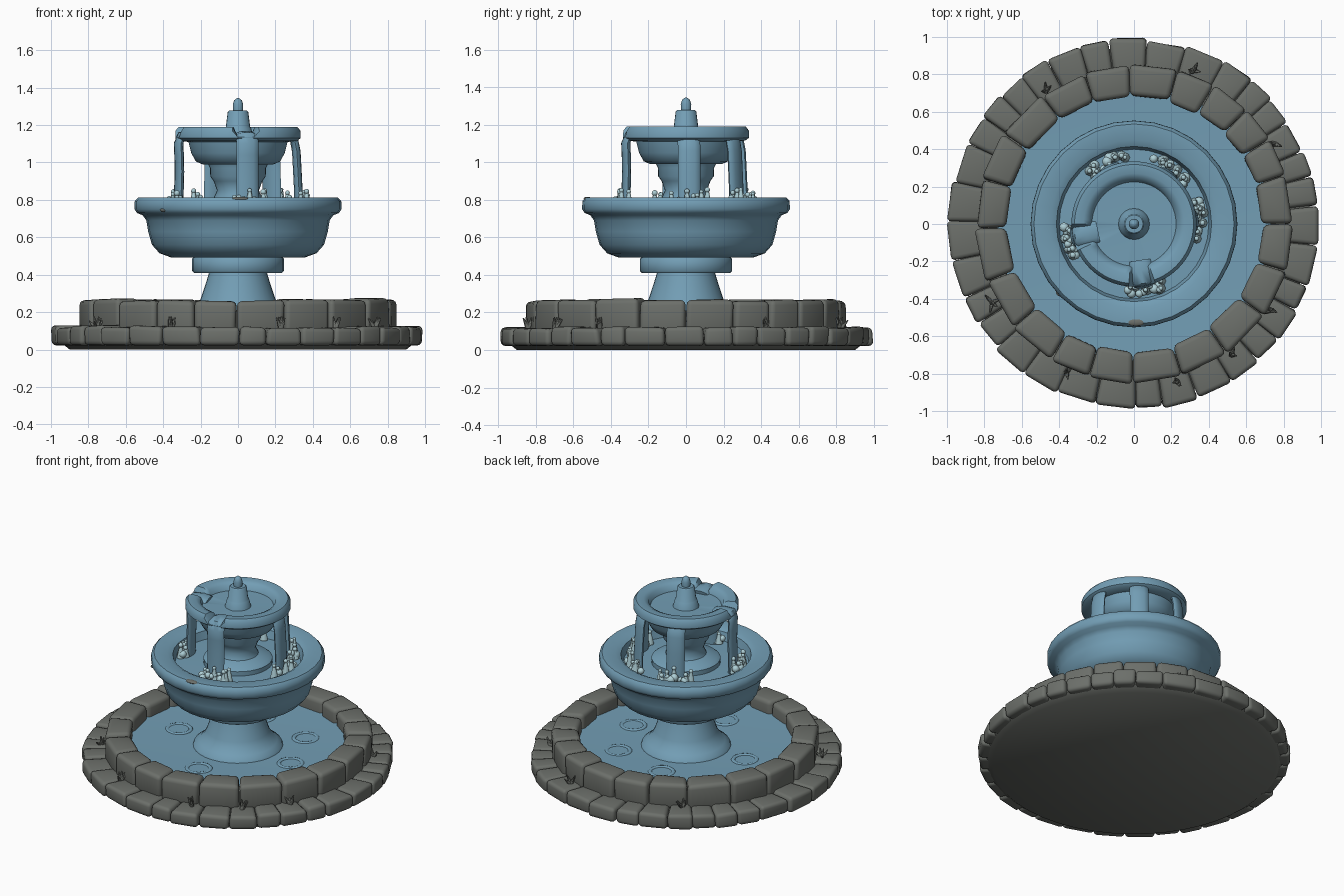
import bpy, bmesh, math, random
from mathutils import Matrix, Vector

if "Cube" in bpy.data.objects:
    bpy.data.objects.remove(bpy.data.objects["Cube"])
random.seed(4)

def material(name, col):
    m = bpy.data.materials.new(name)
    m.diffuse_color = (*col, 1)
    m.use_nodes = True
    m.node_tree.nodes["Principled BSDF"].inputs["Base Color"].default_value = m.diffuse_color
    return m

BLUE = material("fountain blue", (0.17, 0.34, 0.46))
STONE = material("grey stone", (0.15, 0.16, 0.145))
FOAM = material("pale foam", (0.42, 0.62, 0.67))

def finish(name, bm, mat, angle=45):
    bmesh.ops.recalc_face_normals(bm, faces=bm.faces[:])
    me = bpy.data.meshes.new(name)
    bm.to_mesh(me)
    bm.free()
    ob = bpy.data.objects.new(name, me)
    bpy.context.collection.objects.link(ob)
    me.materials.append(mat)
    bpy.ops.object.select_all(action='DESELECT')
    ob.select_set(True)
    bpy.context.view_layer.objects.active = ob
    bpy.ops.object.shade_smooth_by_angle(angle=math.radians(angle))
    return ob

def lathe(name, profile, mat, seg=32, shape=None):
    bm = bmesh.new()
    rows = []
    for r, z in profile:
        if r == 0:
            rows.append([bm.verts.new((0, 0, z))])
        else:
            rows.append([bm.verts.new((r * math.cos(2 * math.pi * i / seg),
                                       r * math.sin(2 * math.pi * i / seg), z)) for i in range(seg)])
    for a, b in zip(rows, rows[1:]):
        for i in range(seg):
            j = (i + 1) % seg
            q = [a[i % len(a)], a[j % len(a)], b[j % len(b)], b[i % len(b)]]
            bm.faces.new(list(dict.fromkeys(q)))
    if shape:
        for v in bm.verts:
            shape(v)
    return finish(name, bm, mat)

def stone_ring(name, count, r0, r1, z0, z1, dr, dz, bevel, start):
    # Uneven rounded wedge blocks laid in a circle
    bm = bmesh.new()
    widths = [random.uniform(0.75, 1.25) for _ in range(count)]
    scale = 2 * math.pi / sum(widths)
    a = start
    for w in widths:
        a2 = a + w * scale
        ro, top = r1 + random.uniform(-dr, dr), z1 + random.uniform(-dz, dz)
        ri = r0 + random.uniform(-dr, dr) * 0.6
        part = bmesh.new()
        bmesh.ops.create_cube(part, size=2)
        for v in part.verts:
            t = (a + a2) / 2 - v.co.x * (a2 - a) / 2 * 0.985 + random.uniform(-.006, .006)
            r = (ro if v.co.y > 0 else ri) + random.uniform(-.006, .006)
            z = top + random.uniform(-.005, .005) if v.co.z > 0 else z0
            v.co = (r * math.cos(t), r * math.sin(t), z)
        bmesh.ops.recalc_face_normals(part, faces=part.faces[:])
        part.normal_update()
        bmesh.ops.bevel(part, geom=part.edges[:], offset=bevel, segments=3,
                        profile=0.5, affect='EDGES')
        tmp = bpy.data.meshes.new("tmp")
        part.to_mesh(tmp)
        part.free()
        bm.from_mesh(tmp)
        bpy.data.meshes.remove(tmp)
        a = a2
    return finish(name, bm, STONE, 60)

# Stone basin
lathe("base_slab", [(0, 0), (.9, 0), (.945, .035), (.945, .085), (.81, .095), (.81, .21),
                    (.73, .21), (.73, .1), (0, .1)], STONE, 48)
stone_ring("lower_stones", 34, .77, .99, .022, .122, .009, .005, .024, .1)
stone_ring("upper_stones", 21, .685, .85, .09, .268, .008, .008, .028, .0)

# Pool water with ripples
lathe("pool_water", [(0, .16), (.4, .165), (.6, .17), (.74, .175)], BLUE, 48)
STREAMS = [math.radians(d) for d in (3, 56, 113, 192, 279)]

def ripple(name, x, y, z, rad):
    bpy.ops.mesh.primitive_torus_add(location=(x, y, z), major_radius=rad, minor_radius=.014,
                                     major_segments=24, minor_segments=8)
    ob = bpy.context.object
    ob.name = name
    ob.scale.z = .7
    ob.data.materials.append(BLUE)
    bpy.ops.object.shade_smooth()

for i, a in enumerate(STREAMS):
    a -= .15
    ripple(f"pool_ripple_{i}", .44 * math.cos(a), .44 * math.sin(a), .163, .075)

# Pedestal and collar
lathe("pedestal", [(.29, .15), (.28, .18), (.25, .2), (.215, .24), (.2, .27), (.17, .36), (.155, .41),
                   (.235, .41), (.245, .42), (.245, .485), (.235, .495), (0, .495)], BLUE)

# Large bowl and its water
lathe("large_bowl", [(0, .49), (.36, .493), (.42, .515), (.46, .56), (.48, .63), (.49, .69), (.51, .718),
                     (.54, .73), (.553, .75), (.552, .793), (.535, .812), (.45, .812), (.415, .795), (.4, .74),
                     (0, .75)], BLUE)

# Column carrying the small bowl
lathe("column", [(.22, .74), (.22, .775), (.2, .79), (.13, .81), (.112, .85), (.13, .9), (.148, .925),
                 (.15, .97), (.165, 1.0), (0, 1.0)], BLUE)

# Small bowl, its lip lowered at two spouts
def notch(v):
    a = math.atan2(v.co.y, v.co.x)
    for c in (STREAMS[3] - 2 * math.pi, STREAMS[4] - 2 * math.pi):
        if abs(a - c) < .19 and v.co.xy.length > .2:
            v.co.z = min(v.co.z, 1.135)

lathe("small_bowl", [(0, .99), (.19, .99), (.225, 1.005), (.25, 1.05), (.265, 1.11), (.315, 1.115),
                     (.335, 1.13), (.335, 1.168), (.318, 1.19), (.27, 1.19), (.24, 1.175), (.225, 1.14),
                     (0, 1.135)], BLUE, 72, notch)

# Finial
lathe("finial", [(.085, 1.13), (.07, 1.185), (.065, 1.19), (.055, 1.27), (.048, 1.277), (.027, 1.277),
                 (.028, 1.31), (.02, 1.333), (.008, 1.343), (0, 1.344)], BLUE, 20)

# Falling water streams; the spouts pour over the lowered lip
PATH = [(.27, 1.14), (.3, 1.12), (.312, 1.06), (.318, .95), (.323, .85), (.325, .74)]
SPOUT = [(.2, 1.135), (.25, 1.146), (.31, 1.142), (.325, 1.1), (.322, 1.04), (.32, .95), (.323, .85), (.325, .74)]
for n, a in enumerate(STREAMS):
    bm = bmesh.new()
    path = SPOUT if n > 2 else PATH
    out, side = Vector((math.cos(a), math.sin(a), 0)), Vector((-math.sin(a), math.cos(a), 0))
    rings = []
    for k, (r, z) in enumerate(path):
        p, q = path[max(k - 1, 0)], path[min(k + 1, len(path) - 1)]
        t = (out * (q[0] - p[0]) + Vector((0, 0, q[1] - p[1]))).normalized()
        nrm = side.cross(t)
        rings.append([bm.verts.new(out * r + Vector((0, 0, z)) + side * .06 * math.cos(u)
                                   + nrm * .023 * math.sin(u))
                      for u in [2 * math.pi * i / 12 for i in range(12)]])
    for r1, r2 in zip(rings, rings[1:]):
        for i in range(12):
            bm.faces.new([r1[i], r1[(i + 1) % 12], r2[(i + 1) % 12], r2[i]])
    bm.faces.new(rings[0])
    bm.faces.new(rings[-1])
    finish(f"water_stream_{n}", bm, BLUE, 60)

# Foam splashes where the streams land
bm = bmesh.new()
for a in STREAMS:
    for i in range(18):
        t = a + random.uniform(-.3, .3)
        r = random.uniform(.33, .38)
        h = random.uniform(.755, .8) if i < 9 else random.uniform(.8, .855)
        rad = random.uniform(.018, .028) if i < 9 else random.uniform(.01, .017)
        p = Matrix.Translation((r * math.cos(t), r * math.sin(t), h))
        bmesh.ops.create_icosphere(bm, subdivisions=2, radius=rad, matrix=p)
        if i >= 9:
            stem = Matrix.Translation((r * math.cos(t), r * math.sin(t), (h + .75) / 2))
            bmesh.ops.create_cone(bm, segments=8, radius1=.026, radius2=.008, depth=h - .75, matrix=stem)
finish("foam_splashes", bm, FOAM, 60)

# Little weed tufts on the stone step
bm = bmesh.new()
for x, y in [(.32, .82), (-.47, .71), (.75, .43), (-.76, -.42), (.73, -.46), (.52, -.70), (-.36, -.79), (.23, -.84)]:
    for i in range(6):
        az = random.uniform(0, 2 * math.pi)
        m = (Matrix.Translation((x, y, .11)) @ Matrix.Rotation(az, 4, 'Z')
             @ Matrix.Rotation(random.uniform(.15, .9), 4, 'Y') @ Matrix.Translation((0, 0, .03)))
        bmesh.ops.create_cone(bm, segments=6, cap_ends=True, radius1=.016, radius2=.003, depth=.075, matrix=m)
finish("weed_tufts", bm, STONE, 60)

# Worn stone patches on the large bowl
for i, (x, y, z, s) in enumerate([(.01, -.525, .806, (.05, .02, .01)), (-.395, -.365, .745, (.022, .022, .01))]):
    bm = bmesh.new()
    bmesh.ops.create_icosphere(bm, subdivisions=3, radius=1,
                               matrix=Matrix.Translation((x, y, z)) @ Matrix.Diagonal((*s, 1)))
    finish(f"worn_patch_{i}", bm, STONE)
